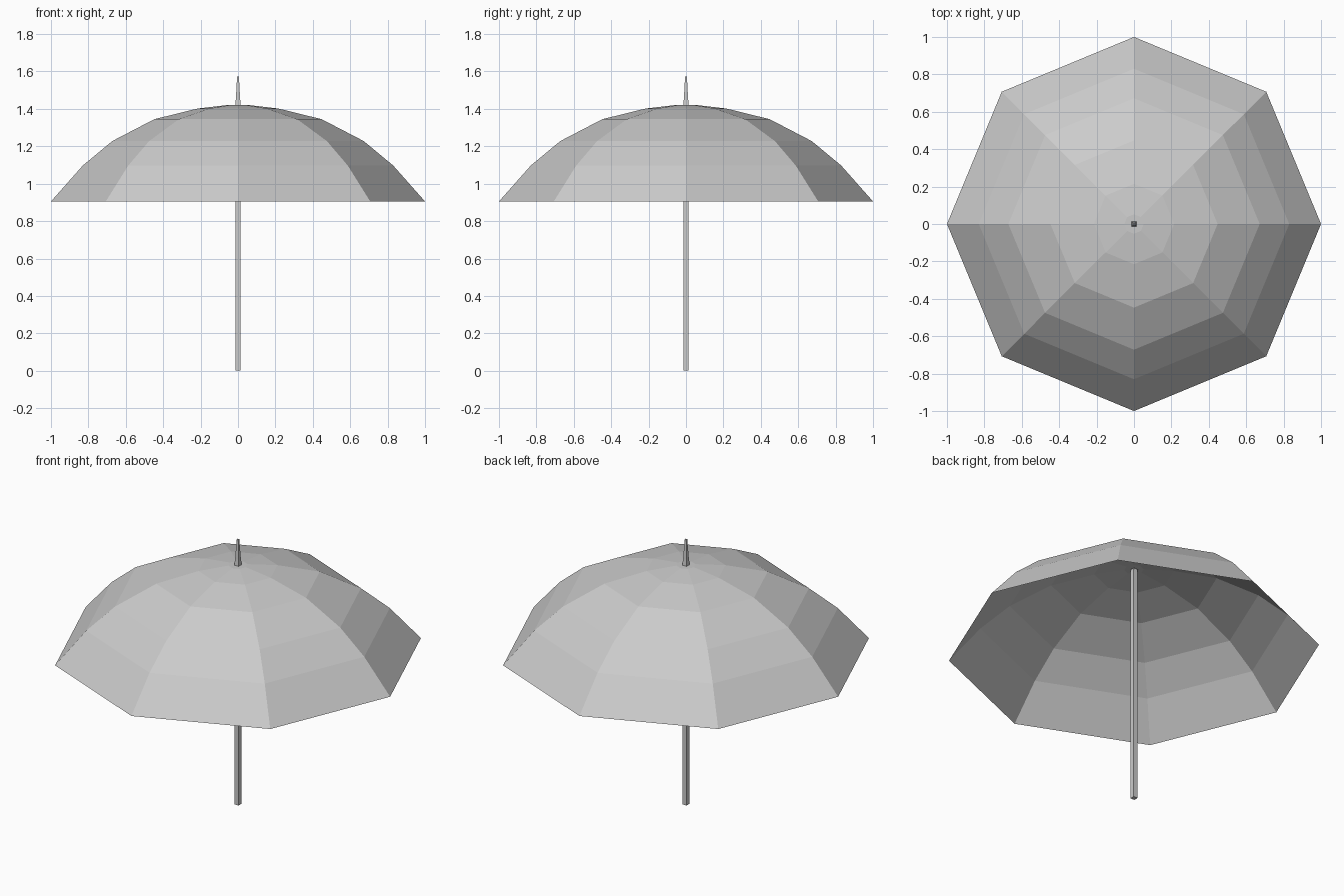
import bpy
import bmesh
import math

cube = bpy.data.objects.get("Cube")
if cube:
    bpy.data.objects.remove(cube, do_unlink=True)

grey = bpy.data.materials.new("light_grey")
grey.use_nodes = True
COLOUR = (0.6, 0.6, 0.6, 1.0)
grey.diffuse_color = COLOUR
grey.node_tree.nodes["Principled BSDF"].inputs["Base Color"].default_value = COLOUR


def lathe(name, profile, sides, turn=0.0, cap_start=False, cap_end=True):
    """Flat-faced rings of (radius, height), listed from bottom to top."""
    bm = bmesh.new()
    rings = []
    for r, z in profile:
        angles = [turn + math.tau * i / sides for i in range(sides)]
        rings.append([bm.verts.new((r * math.cos(a), r * math.sin(a), z)) for a in angles])
    for low, high in zip(rings, rings[1:]):
        for i in range(sides):
            j = (i + 1) % sides
            bm.faces.new((low[i], low[j], high[j], high[i]))
    if cap_start:
        bm.faces.new(rings[0][::-1])
    if cap_end:
        bm.faces.new(rings[-1])
    mesh = bpy.data.meshes.new(name)
    bm.to_mesh(mesh)
    bm.free()
    mesh.materials.append(grey)
    obj = bpy.data.objects.new(name, mesh)
    bpy.context.collection.objects.link(obj)
    return obj


# Eight-panel canopy, a thin open sheet
lathe("canopy", [(1.0, 0.905), (0.83, 1.097), (0.672, 1.228),
                 (0.447, 1.345), (0.215, 1.402), (0.052, 1.421)], 8)

# Square pole and tapered square tip
DIAG = math.sqrt(2)
lathe("pole", [(0.0135 * DIAG, 0.0), (0.0135 * DIAG, 1.42)], 4, math.pi / 4, cap_start=True)
lathe("tip", [(0.0145 * DIAG, 1.418), (0.011 * DIAG, 1.46), (0.005 * DIAG, 1.573)],
      4, math.pi / 4, cap_start=True)
